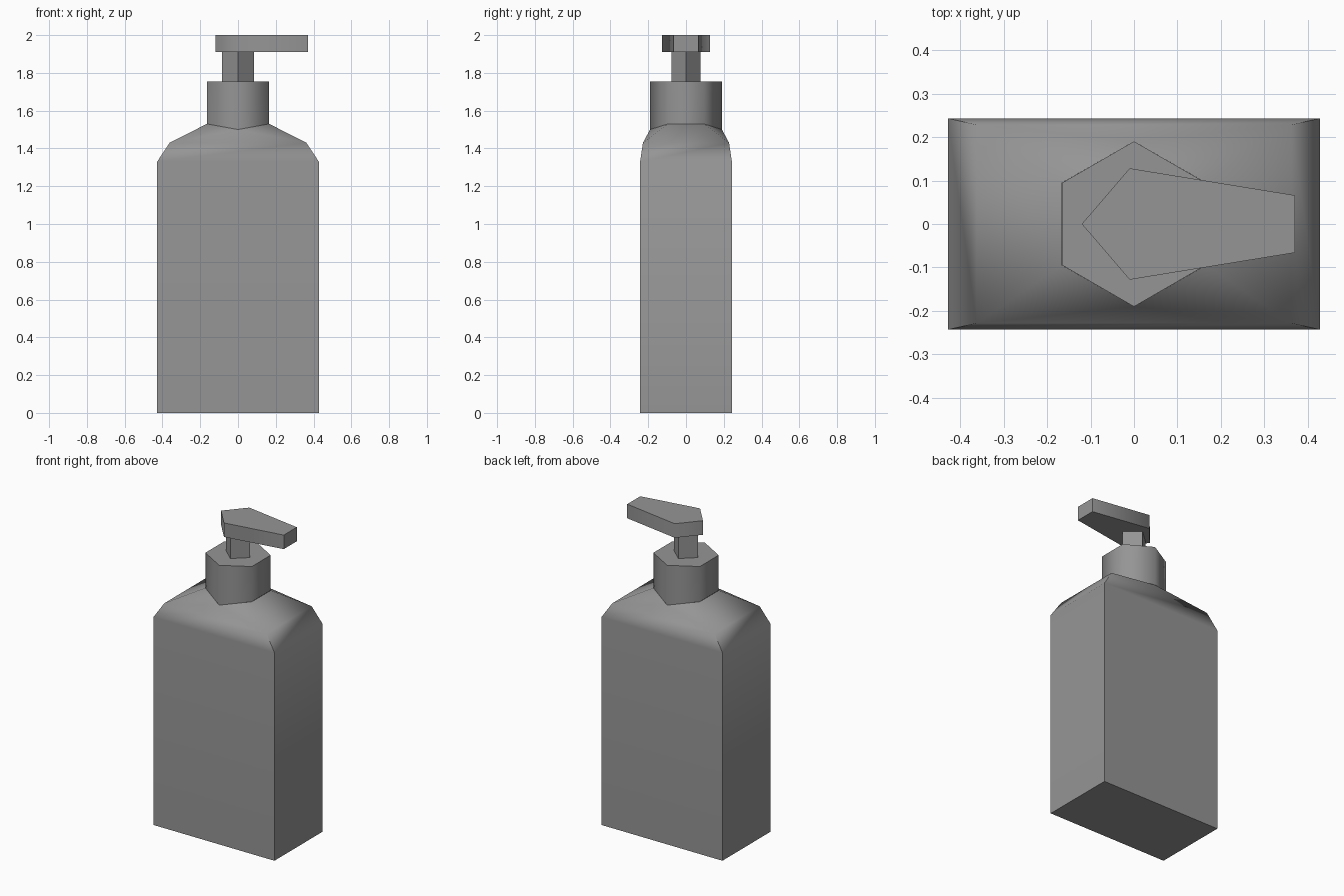
import bpy
import bmesh
import math

cube = bpy.data.objects.get("Cube")
if cube:
    bpy.data.objects.remove(cube, do_unlink=True)

grey = bpy.data.materials.new("plain_grey")
grey.use_nodes = True
grey.diffuse_color = (0.3, 0.3, 0.3, 1)
grey.node_tree.nodes["Principled BSDF"].inputs["Base Color"].default_value = (0.3, 0.3, 0.3, 1)


def finish(name, bm):
    bmesh.ops.recalc_face_normals(bm, faces=bm.faces)
    mesh = bpy.data.meshes.new(name)
    bm.to_mesh(mesh)
    bm.free()
    mesh.materials.append(grey)
    obj = bpy.data.objects.new(name, mesh)
    bpy.context.collection.objects.link(obj)
    bpy.ops.object.select_all(action='DESELECT')
    obj.select_set(True)
    bpy.context.view_layer.objects.active = obj
    bpy.ops.object.shade_smooth_by_angle(angle=math.radians(62))
    return obj


def prism(name, outline, bottom, top):
    """Upright prism from an outline; bottom is a height rule."""
    bm = bmesh.new()
    low = [bm.verts.new((x, y, bottom(x, y))) for x, y in outline]
    high = [bm.verts.new((x, y, top)) for x, y in outline]
    n = len(outline)
    for i in range(n):
        j = (i + 1) % n
        bm.faces.new((low[i], low[j], high[j], high[i]))
    bm.faces.new(high)
    bm.faces.new(low[::-1])
    return finish(name, bm)


# Bottle: stacked rectangular rings, then shoulders meeting a six-sided neck
bm = bmesh.new()
rings = []
for hx, hy, z in ((0.428, 0.243, 0), (0.428, 0.243, 1.33), (0.362, 0.228, 1.43)):
    rings.append([bm.verts.new((sx * hx, sy * hy, z))
                  for sx, sy in ((-1, -1), (1, -1), (1, 1), (-1, 1))])
bm.faces.new(rings[0][::-1])
for low, high in zip(rings, rings[1:]):
    for i in range(4):
        j = (i + 1) % 4
        bm.faces.new((low[i], low[j], high[j], high[i]))
neck = [bm.verts.new((sx * 0.165, sy * 0.095, 1.53))
        for sx, sy in ((-1, -1), (1, -1), (1, 1), (-1, 1))]
shoulder = rings[-1]
for a, b, y in ((0, 1, -0.19), (2, 3, 0.19)):
    mid = bm.verts.new((0, y, 1.50))
    bm.faces.new((shoulder[a], shoulder[b], mid))
    bm.faces.new((shoulder[a], mid, neck[a]))
    bm.faces.new((shoulder[b], neck[b], mid))
for a, b in ((1, 2), (3, 0)):
    bm.faces.new((shoulder[a], shoulder[b], neck[b], neck[a]))
finish("bottle_body", bm)

# Six-sided collar, dipping at its front and back corners
hexagon = [(0.19 * math.cos(math.radians(a)), 0.19 * math.sin(math.radians(a)))
           for a in range(30, 390, 60)]
prism("pump_collar", hexagon, lambda x, y: 1.50 if abs(x) < 0.01 else 1.53, 1.755)

# Four-sided stem
prism("pump_stem", [(0.086, 0), (0, 0.077), (-0.086, 0), (0, -0.077)],
      lambda x, y: 1.75, 1.915)

# Pump head with its spout tapering to the left
prism("pump_head", [(-0.12, 0), (-0.01, -0.128), (0.37, -0.066),
                    (0.37, 0.066), (-0.01, 0.128)],
      lambda x, y: 1.91, 2.0)
